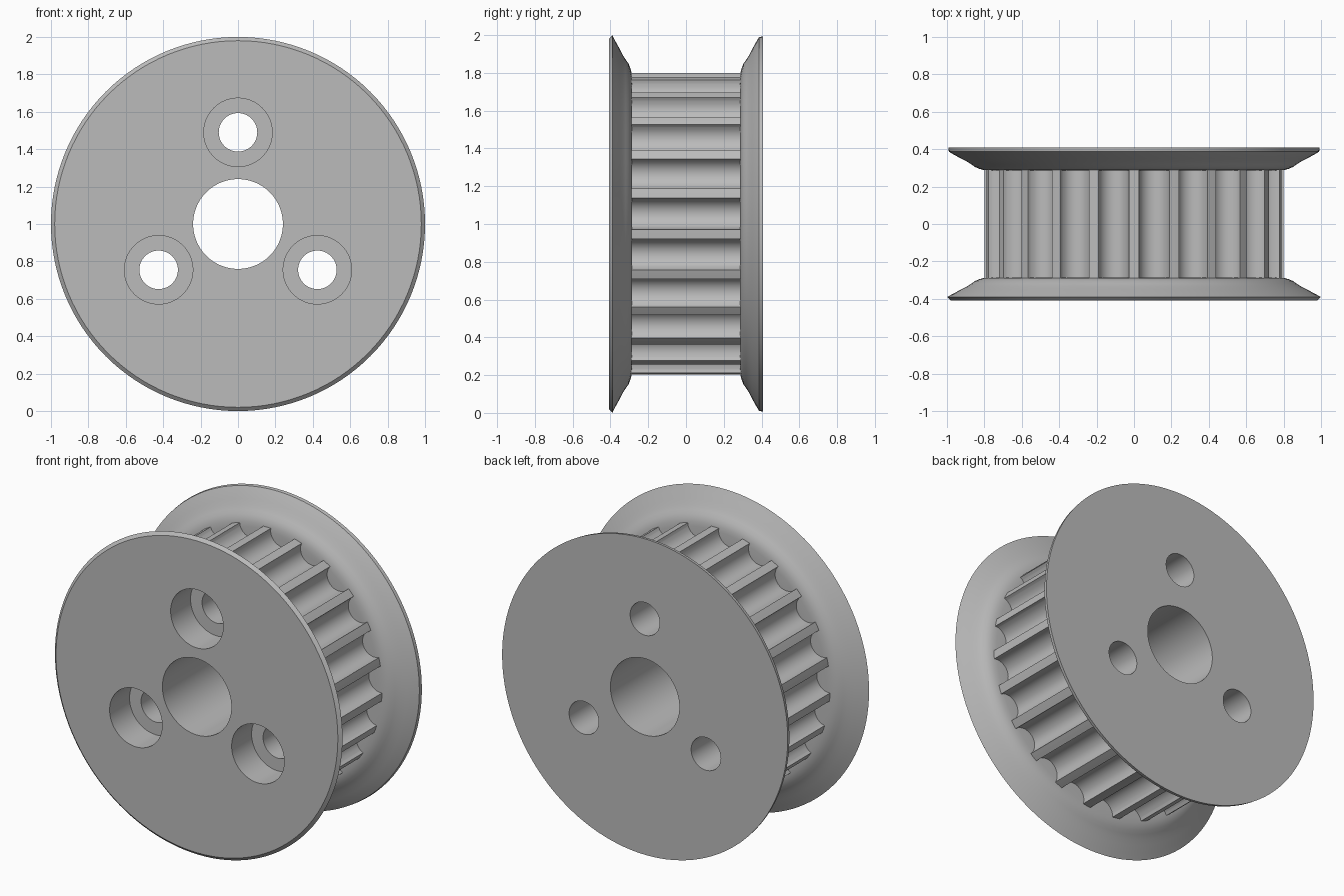
import bpy, bmesh, math
from math import sin, cos, pi, radians

if "Cube" in bpy.data.objects:
    bpy.data.objects.remove(bpy.data.objects["Cube"])

CZ = 1.0          # axle height
TEETH = 23
SEG = 128

metal = bpy.data.materials.new("grey metal")
metal.diffuse_color = (0.5, 0.5, 0.5, 1)
metal.use_nodes = True
metal.node_tree.nodes["Principled BSDF"].inputs["Base Color"].default_value = metal.diffuse_color


def finish(bm, name):
    bmesh.ops.recalc_face_normals(bm, faces=bm.faces[:])
    me = bpy.data.meshes.new(name)
    bm.to_mesh(me)
    bm.free()
    me.materials.append(metal)
    ob = bpy.data.objects.new(name, me)
    bpy.context.collection.objects.link(ob)
    return ob


def extrude(name, outline, y0, y1):
    """Prism along y from an (x, z) outline."""
    bm = bmesh.new()
    a = [bm.verts.new((x, y0, z)) for x, z in outline]
    b = [bm.verts.new((x, y1, z)) for x, z in outline]
    bm.faces.new(a)
    bm.faces.new(b)
    n = len(a)
    for i in range(n):
        j = (i + 1) % n
        bm.faces.new((a[i], a[j], b[j], b[i]))
    return finish(bm, name)


def lathe(name, profile):
    """Solid of revolution about the axle from (radius, y) points."""
    bm = bmesh.new()
    rings = [[bm.verts.new((r * cos(2 * pi * i / SEG), y, CZ + r * sin(2 * pi * i / SEG)))
              for i in range(SEG)] for r, y in profile]
    for p, q in zip(rings, rings[1:]):
        for i in range(SEG):
            j = (i + 1) % SEG
            bm.faces.new((p[i], p[j], q[j], q[i]))
    bm.faces.new(rings[0])
    bm.faces.new(rings[-1])
    return finish(bm, name)


def circle(x, z, r, n=64):
    return [(x + r * cos(2 * pi * i / n), z + r * sin(2 * pi * i / n)) for i in range(n)]


def combine(target, other, operation):
    mod = target.modifiers.new(operation.lower(), 'BOOLEAN')
    mod.operation = operation
    mod.solver = 'EXACT'
    mod.object = other
    bpy.context.view_layer.objects.active = target
    bpy.ops.object.modifier_apply(modifier=mod.name)
    bpy.data.objects.remove(other)


# Toothed core: round grooves between narrow flat lands
R, HALF, DEPTH = 0.8, radians(5.95), 0.085
pitch = 2 * pi / TEETH
outline = []
for t in range(TEETH):
    mid = -pi / 2 + t * pitch
    for k in range(15):
        u = pi * k / 14
        rad = R * cos(HALF) - DEPTH * sin(u)
        side = -R * sin(HALF) * cos(u)
        outline.append((rad * cos(mid) - side * sin(mid),
                        CZ + rad * sin(mid) + side * cos(mid)))
    land = mid + pitch / 2
    outline.append((R * cos(land), CZ + R * sin(land)))
pulley = extrude("toothed_pulley", outline, -0.35, 0.35)

# Flanges: flared S-curve, chamfered rim in front, plain rim at the back
flare = [(0.965, 0.372), (0.925, 0.35), (0.895, 0.335), (0.87, 0.319),
         (0.85, 0.305), (0.83, 0.296), (0.81, 0.29), (0.78, 0.287)]
front = lathe("front_flange", [(0.98, -0.408), (1.0, -0.39)] + [(r, -y) for r, y in flare])
back = lathe("back_flange", [(0.993, 0.408), (0.99, 0.387)] + flare)
combine(pulley, front, 'UNION')
combine(pulley, back, 'UNION')

# Axle bore and three counterbored bolt holes
combine(pulley, extrude("bore_cutter", circle(0, CZ, 0.24, 96), -0.6, 0.6), 'DIFFERENCE')
for deg in (90, 210, 330):
    x, z = 0.49 * cos(radians(deg)), CZ + 0.49 * sin(radians(deg))
    combine(pulley, extrude("bolt_cutter", circle(x, z, 0.103), -0.6, 0.6), 'DIFFERENCE')
    combine(pulley, extrude("counterbore_cutter", circle(x, z, 0.183), -0.6, -0.21), 'DIFFERENCE')

# Smooth curves, crisp edges
bpy.ops.object.select_all(action='DESELECT')
pulley.select_set(True)
bpy.context.view_layer.objects.active = pulley
bpy.ops.object.shade_smooth_by_angle(angle=radians(30))
